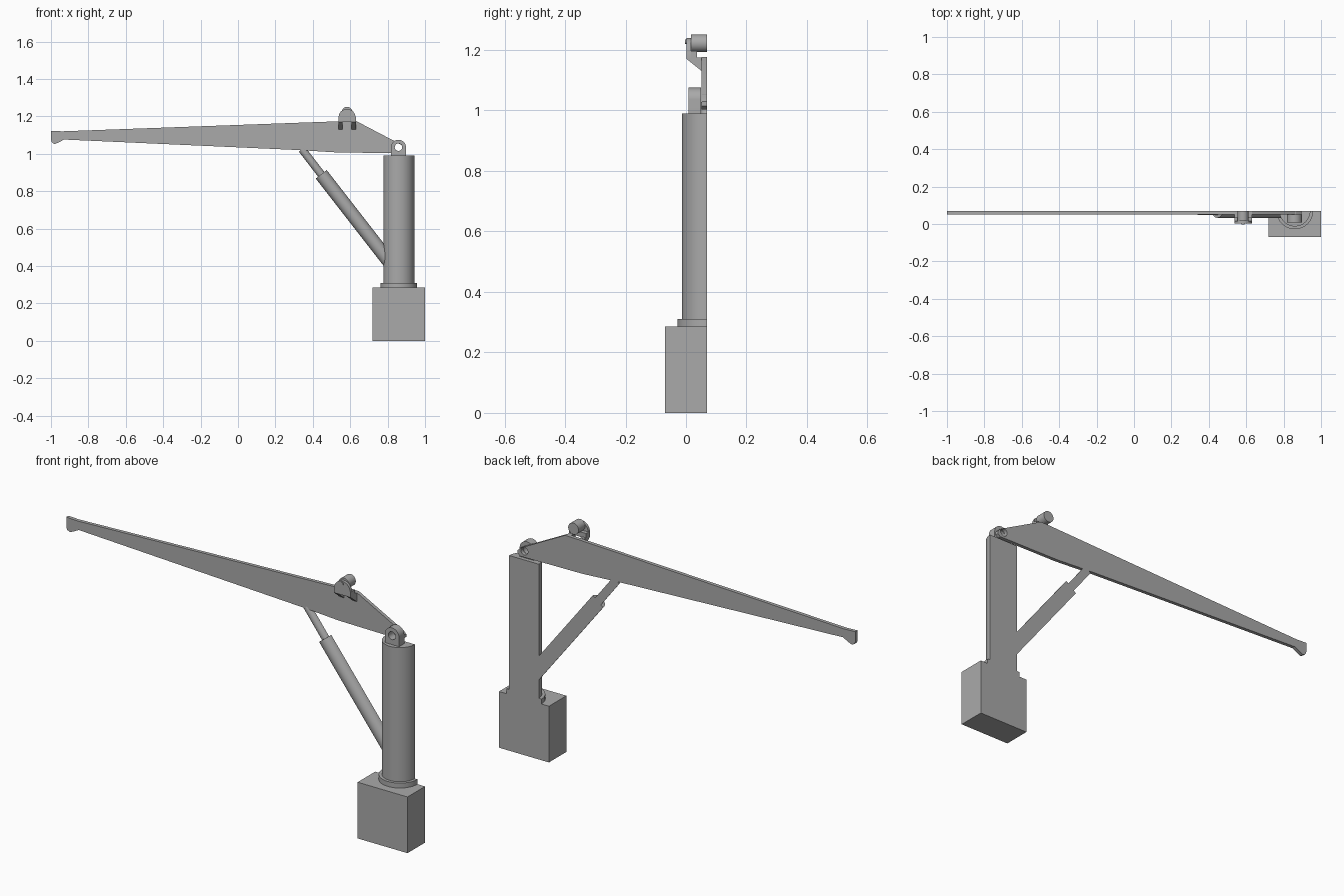
import bpy, bmesh
from math import sin, cos, pi
from mathutils import Vector

if "Cube" in bpy.data.objects:
    bpy.data.objects.remove(bpy.data.objects["Cube"])

grey = bpy.data.materials.new("plain grey")
grey.use_nodes = True
grey.diffuse_color = (0.4, 0.4, 0.4, 1)
grey.node_tree.nodes["Principled BSDF"].inputs["Base Color"].default_value = (0.4, 0.4, 0.4, 1)

BACK = 0.07      # flat rear plane of the sectioned crane
POST = 0.86      # x of the column axis
PIN = 1.035      # height of the boom pivot
X, Y, Z = Vector((1, 0, 0)), Vector((0, 1, 0)), Vector((0, 0, 1))


def arc(cx, cy, r, start=0, end=2 * pi, n=32):
    full = abs(end - start) > 6.28
    count = n if full else n + 1
    return [(cx + r * cos(start + (end - start) * i / n),
             cy + r * sin(start + (end - start) * i / n)) for i in range(count)]


def prism(name, loops, origin, u, v, sweep):
    """Fill outline loops (first outer, then holes) in the u-v plane and sweep them."""
    bm = bmesh.new()
    for loop in loops:
        verts = [bm.verts.new(origin + u * a + v * b) for a, b in loop]
        for i, vert in enumerate(verts):
            bm.edges.new((vert, verts[i - 1]))
    bmesh.ops.triangle_fill(bm, edges=bm.edges[:], use_beauty=True, normal=u.cross(v))
    extruded = bmesh.ops.extrude_face_region(bm, geom=bm.faces[:], use_keep_orig=True)
    moved = [g for g in extruded["geom"] if isinstance(g, bmesh.types.BMVert)]
    bmesh.ops.translate(bm, verts=moved, vec=sweep)
    bmesh.ops.recalc_face_normals(bm, faces=bm.faces[:])
    mesh = bpy.data.meshes.new(name)
    bm.to_mesh(mesh)
    bm.free()
    mesh.materials.append(grey)
    obj = bpy.data.objects.new(name, mesh)
    bpy.context.collection.objects.link(obj)
    bpy.ops.object.select_all(action="DESELECT")
    obj.select_set(True)
    bpy.context.view_layer.objects.active = obj
    bpy.ops.object.shade_smooth_by_angle(angle=0.5)
    return obj


def plate(name, loops, y0, y1):
    """Part drawn in the front plane, between two depths."""
    return prism(name, loops, Y * y0, X, Z, Y * (y1 - y0))


def half_round(name, start, end, r):
    """Half cylinder whose flat side lies on the rear plane."""
    a, b = Vector((start[0], BACK, start[1])), Vector((end[0], BACK, end[1]))
    side = Y.cross((b - a).normalized())
    return prism(name, [arc(0, 0, r, 0, pi)], a, side, -Y, b - a)


def box(x0, z0, x1, z1):
    return [(x0, z0), (x1, z0), (x1, z1), (x0, z1)]


# Base block, collar and column
plate("base_block", [box(0.72, 0, 1, 0.285)], -BACK, BACK)
half_round("column_collar", (POST, 0.285), (POST, 0.31), 0.098)
half_round("column", (POST, 0.31), (POST, 0.99), 0.083)

# Pivot lug in front of the boom
hole = arc(POST - 0.002, PIN, 0.02)
lug = [(POST - 0.041, 0.99), (POST + 0.038, 0.99)] + arc(POST - 0.002, PIN, 0.04, 0, pi)
plate("pivot_lug", [lug, hole], 0.008, 0.05)

# Tapered boom with a hooked tip
boom = [(-1, 1.123), (-0.94, 1.12), (0.55, 1.174), (0.63, 1.176), (0.88, 1.045),
        (0.895, 1.03), (0.895, 1.015), (0.88, 1.003), (0.53, 1.007), (0.32, 1.02),
        (-0.93, 1.076), (-0.96, 1.06), (-0.98, 1.052), (-0.995, 1.06), (-1, 1.075)]
plate("boom", [boom, hole], 0.052, BACK)

# Lifting ram
half_round("ram_barrel", (0.83, 0.395), (0.445, 0.89), 0.037)
half_round("ram_rod", (0.445, 0.89), (0.342, 1.024), 0.021)

# Winch: face plate, drum, axle and two gusset brackets
WX, WZ = 0.583, 1.222
face = [(WX - 0.047, 1.17), (WX + 0.047, 1.17), (WX + 0.047, 1.195)]
face += arc(WX, 1.195, 0.045, 0.2, pi - 0.2, 16) + [(WX - 0.047, 1.195)]
plate("winch_face_plate", [face], 0.002, 0.016)
plate("winch_drum", [arc(WX, WZ, 0.029)], 0.016, BACK)
plate("winch_axle", [arc(WX, WZ + 0.005, 0.008, n=16)], -0.003, 0.002)
gusset = [(0.002, 1.17), (0.052, 1.13), (0.052, 1.175), (0.036, 1.175), (0.036, 1.197), (0.002, 1.197)]
for label, x in (("right", WX - 0.047), ("left", WX + 0.025)):
    prism("winch_gusset_" + label, [gusset], X * x, Y, Z, X * 0.022)
plate("winch_shelf", [box(WX - 0.047, 1.172, WX + 0.047, 1.197)], 0.016, 0.036)
